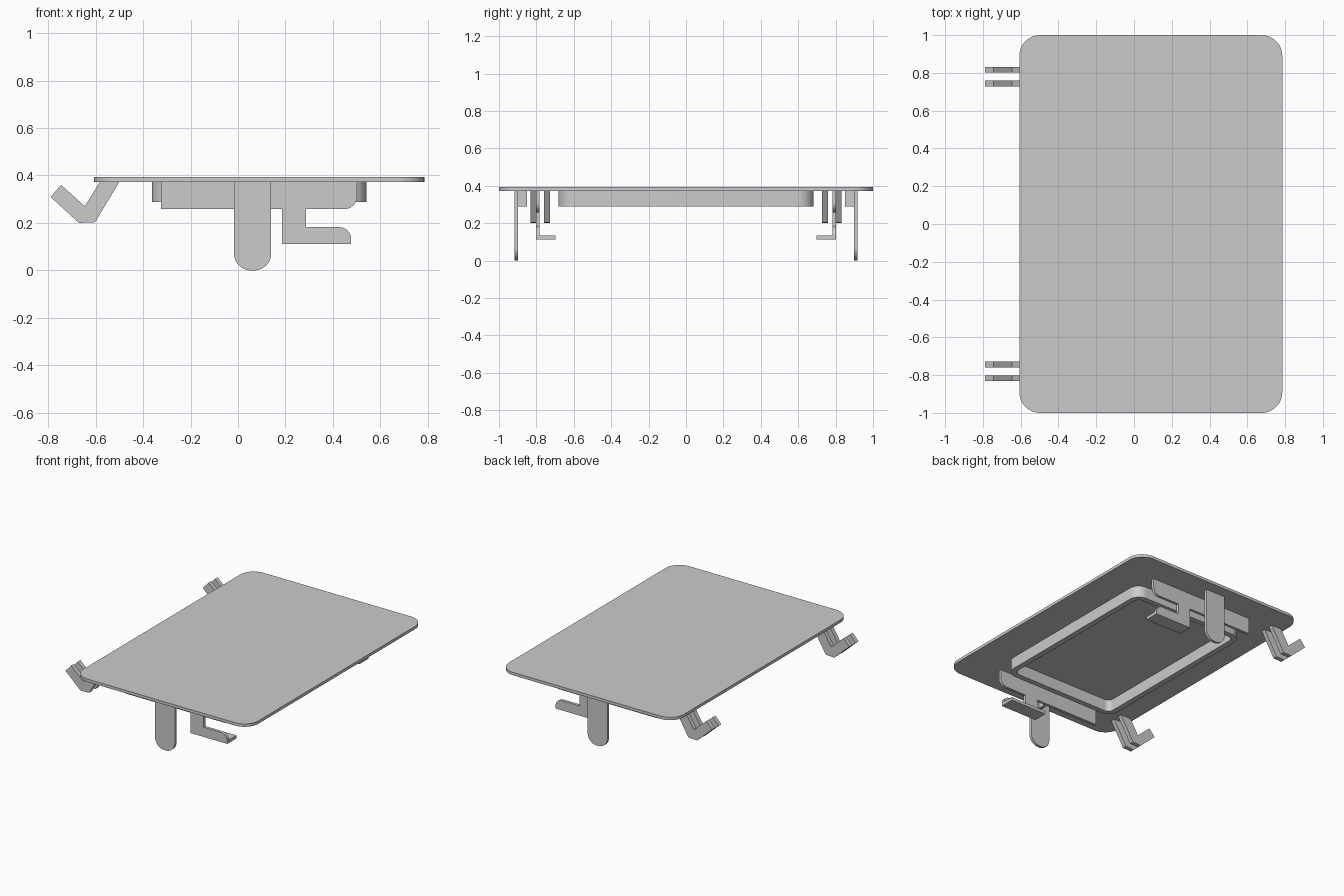
import bpy, bmesh, math
from mathutils import Vector

if "Cube" in bpy.data.objects:
    bpy.data.objects.remove(bpy.data.objects["Cube"])


def rounded(points, steps=10):
    """Outline from (u, v, radius) corners; radius 0 keeps the corner sharp."""
    out = []
    for i, (u, v, r) in enumerate(points):
        p = Vector((u, v))
        if r == 0:
            out.append(p)
            continue
        a = (Vector(points[i - 1][:2]) - p).normalized()
        b = (Vector(points[(i + 1) % len(points)][:2]) - p).normalized()
        half = a.angle(b) / 2
        c = p + (a + b).normalized() * (r / math.sin(half))
        start = p + a * (r / math.tan(half)) - c
        turn = math.pi - 2 * half
        if a.x * b.y - a.y * b.x > 0:
            turn = -turn
        for k in range(steps + 1):
            t = turn * k / steps
            out.append(c + Vector((start.x * math.cos(t) - start.y * math.sin(t),
                                   start.x * math.sin(t) + start.y * math.cos(t))))
    return out


def rect(u0, u1, v0, v1, r=0):
    return rounded([(u0, v0, r), (u1, v0, r), (u1, v1, r), (u0, v1, r)])


def finish(name, bm):
    bmesh.ops.recalc_face_normals(bm, faces=bm.faces)
    me = bpy.data.meshes.new(name)
    bm.to_mesh(me)
    bm.free()
    ob = bpy.data.objects.new(name, me)
    bpy.context.collection.objects.link(ob)
    bpy.ops.object.select_all(action='DESELECT')
    ob.select_set(True)
    bpy.context.view_layer.objects.active = ob
    bpy.ops.object.shade_smooth_by_angle(angle=math.radians(30))
    return ob


def extrude(name, outline, w0, w1, axis):
    """Solid prism of an outline along y (outline in x,z) or z (outline in x,y)."""
    bm = bmesh.new()
    place = (lambda p, w: (p.x, w, p.y)) if axis == 'y' else (lambda p, w: (p.x, p.y, w))
    lo = [bm.verts.new(place(p, w0)) for p in outline]
    hi = [bm.verts.new(place(p, w1)) for p in outline]
    bm.faces.new(lo)
    bm.faces.new(hi)
    for i in range(len(lo)):
        bm.faces.new((lo[i - 1], lo[i], hi[i], hi[i - 1]))
    return finish(name, bm)


def frame(name, outer, inner, z0, z1):
    """Closed ring wall between two matching outlines."""
    bm = bmesh.new()
    loops = [[bm.verts.new((p.x, p.y, z)) for p in line]
             for line, z in ((outer, z0), (outer, z1), (inner, z1), (inner, z0))]
    for j in range(4):
        a, b = loops[j], loops[(j + 1) % 4]
        for i in range(len(a)):
            bm.faces.new((a[i - 1], a[i], b[i], b[i - 1]))
    return finish(name, bm)


UNDER = 0.373

# Cover plate and the raised frame beneath it
extrude("cover_plate", rect(-0.607, 0.785, -1, 1, 0.11), UNDER, 0.394, 'z')
frame("underside_frame", rect(-0.362, 0.542, -0.682, 0.682, 0.08),
      rect(-0.322, 0.502, -0.642, 0.642, 0.04), 0.288, UNDER)

# Profiles in x,z
tab = rounded([(-0.017, UNDER, 0), (-0.017, 0, 0.072), (0.14, 0, 0.072), (0.14, UNDER, 0)])
bracket = rounded([(-0.325, UNDER, 0), (-0.325, 0.258, 0), (0.185, 0.258, 0),
                   (0.185, 0.112, 0), (0.477, 0.112, 0), (0.477, 0.182, 0.05),
                   (0.287, 0.182, 0), (0.287, 0.258, 0), (0.502, 0.258, 0.055),
                   (0.502, UNDER, 0)])
hook = rounded([(-0.79, 0.31, 0), (-0.745, 0.36, 0), (-0.645, 0.27, 0),
                (-0.582, UNDER, 0), (-0.5, UNDER, 0), (-0.602, 0.203, 0), (-0.67, 0.2, 0)])

# Fittings repeated on both ends
for side, s in (("front", -1), ("back", 1)):
    extrude(side + "_tab", tab, s * 0.898, s * 0.918, 'y')
    extrude(side + "_tab_rib", rect(0.051, 0.072, 0.288, UNDER), s * 0.85, s * 0.898, 'y')
    extrude(side + "_bracket", bracket, s * 0.782, s * 0.802, 'y')
    extrude(side + "_bracket_foot", rect(0.185, 0.477, 0.112, 0.134), s * 0.698, s * 0.782, 'y')
    for label, y in (("inner", 0.728), ("outer", 0.801)):
        extrude(f"{side}_{label}_hinge_hook", hook, s * y, s * (y + 0.031), 'y')
